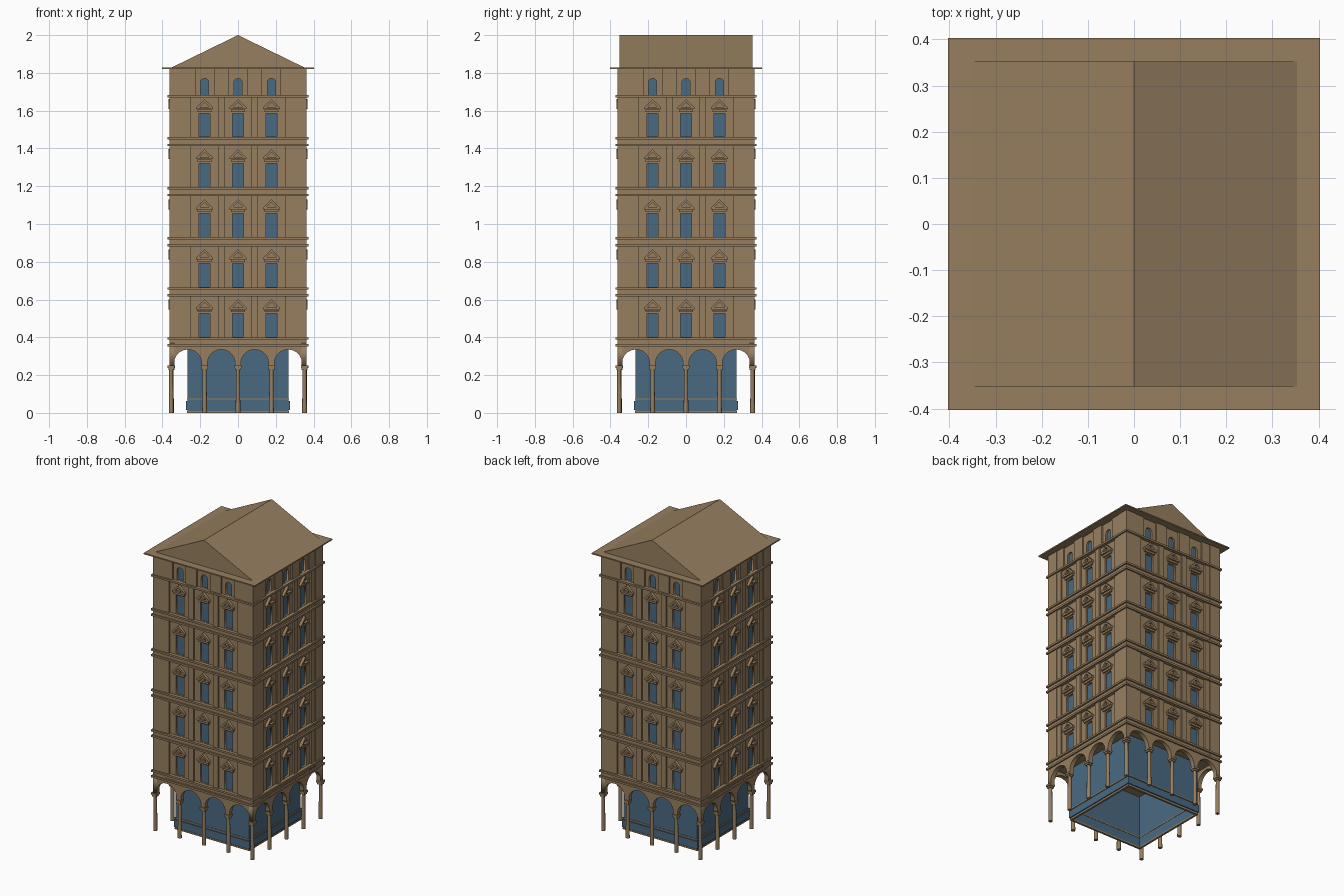
import bpy, bmesh, math
from mathutils import Matrix

if "Cube" in bpy.data.objects:
    bpy.data.objects.remove(bpy.data.objects["Cube"])


def material(name, rgb):
    m = bpy.data.materials.new(name)
    m.diffuse_color = (*rgb, 1)
    m.use_nodes = True
    m.node_tree.nodes["Principled BSDF"].inputs["Base Color"].default_value = m.diffuse_color
    return m


STONE = material("brown stone", (0.31, 0.213, 0.117))
GLASS = material("blue glass", (0.068, 0.142, 0.222))

FLOOR, BASE, N = 0.265, 0.398, 5          # floor pitch, first sill height, floors
BAYS = (-0.177, 0, 0.177)                 # window centres
COLS = (-0.354, -0.177, 0, 0.177, 0.354)  # column centres
TOP = 1.82
sills = [BASE + FLOOR * i for i in range(N)]


def finish(name, bm, mat):
    bmesh.ops.recalc_face_normals(bm, faces=bm.faces)
    me = bpy.data.meshes.new(name)
    bm.to_mesh(me)
    bm.free()
    me.materials.append(mat)
    ob = bpy.data.objects.new(name, me)
    bpy.context.collection.objects.link(ob)
    return ob


def add_box(bm, x0, x1, y0, y1, z0, z1):
    mat = (Matrix.Translation(((x0 + x1) / 2, (y0 + y1) / 2, (z0 + z1) / 2))
           @ Matrix.Diagonal((x1 - x0, y1 - y0, z1 - z0, 1)))
    bmesh.ops.create_cube(bm, size=1, matrix=mat)


def spin(bm):
    """Repeat the front side on all four sides."""
    src = bm.verts[:] + bm.edges[:] + bm.faces[:]
    for k in (1, 2, 3):
        d = bmesh.ops.duplicate(bm, geom=src)
        vs = [g for g in d["geom"] if isinstance(g, bmesh.types.BMVert)]
        bmesh.ops.rotate(bm, verts=vs, cent=(0, 0, 0),
                         matrix=Matrix.Rotation(k * math.pi / 2, 3, 'Z'))


def side_boxes(name, boxes, mat):
    """Boxes on the front given as x0, x1, inner depth, outer depth, z0, z1."""
    bm = bmesh.new()
    for x0, x1, d0, d1, z0, z1 in boxes:
        add_box(bm, x0, x1, -d1, -d0, z0, z1)
    spin(bm)
    return finish(name, bm, mat)


def side_panel(name, loops, d0, d1, mat):
    """Filled outline with holes, extruded between two depths."""
    cu = bpy.data.curves.new(name, 'CURVE')
    cu.dimensions, cu.fill_mode, cu.extrude = '2D', 'BOTH', (d1 - d0) / 2
    for loop in loops:
        s = cu.splines.new('POLY')
        s.points.add(len(loop) - 1)
        for p, (x, z) in zip(s.points, loop):
            p.co = (x, z, 0, 1)
        s.use_cyclic_u = True
    tmp = bpy.data.objects.new("tmp", cu)
    bpy.context.collection.objects.link(tmp)
    dg = bpy.context.evaluated_depsgraph_get()
    me = bpy.data.meshes.new_from_object(tmp.evaluated_get(dg))
    bm = bmesh.new()
    bm.from_mesh(me)
    bpy.data.objects.remove(tmp)
    bpy.data.curves.remove(cu)
    bpy.data.meshes.remove(me)
    bmesh.ops.remove_doubles(bm, verts=bm.verts, dist=1e-5)
    bm.transform(Matrix.Translation((0, -(d0 + d1) / 2, 0)) @ Matrix.Rotation(math.pi / 2, 4, 'X'))
    spin(bm)
    return finish(name, bm, mat)


def rect(x0, x1, z0, z1):
    return [(x0, z0), (x1, z0), (x1, z1), (x0, z1)]


def arc(cx, cz, r, n=16):
    return [(cx + r * math.cos(math.pi * (1 - i / n)), cz + r * math.sin(math.pi * i / n))
            for i in range(n + 1)]


# wall with rectangular windows and arched attic windows
holes = [rect(c - 0.029, c + 0.029, s + 0.004, s + 0.127) for s in sills for c in BAYS]
holes += [[(c + 0.022, 1.684), (c - 0.022, 1.684)] + arc(c, 1.748, 0.022) for c in BAYS]
side_panel("wall", [rect(-0.35, 0.35, 0.37, TOP)] + holes, 0.325, 0.35, STONE)

# window glass
side_boxes("window_glass",
           [(c - 0.035, c + 0.035, 0.333, 0.338, s, s + 0.135) for s in sills for c in BAYS]
           + [(c - 0.03, c + 0.03, 0.333, 0.338, 1.68, 1.78) for c in BAYS], GLASS)

# corner piers and pilasters
bm = bmesh.new()
for sx in (-1, 1):
    for sy in (-1, 1):
        xs, ys = sorted((sx * 0.285, sx * 0.363)), sorted((sy * 0.285, sy * 0.363))
        add_box(bm, *xs, *ys, 0.365, TOP)
finish("corner_pier", bm, STONE)
pil = []
for m in (-1, 1):
    for a, b in ((0.07, 0.107), (0.248, 0.286)):
        x0, x1 = sorted((m * a, m * b))
        pil += [(x0, x1, 0.34, 0.36, s, s + 0.222) for s in sills]
    for a, b in ((0.05, 0.128), (0.225, 0.286)):
        x0, x1 = sorted((m * a, m * b))
        pil.append((x0, x1, 0.34, 0.36, 1.677, TOP))
side_boxes("pilaster", pil, STONE)

# floor bands and thin mouldings
bm = bmesh.new()
for s in sills:
    add_box(bm, -0.361, 0.361, -0.361, 0.361, s - 0.043, s - 0.001)
finish("floor_band", bm, STONE)
bm = bmesh.new()
for z in [s - 0.004 for s in sills] + [s - 0.04 for s in sills] + [1.677]:
    add_box(bm, -0.372, 0.372, -0.372, 0.372, z - 0.006, z + 0.006)
finish("moulding", bm, STONE)

# window heads: lintel, sloping pediment frame and its back plate
side_boxes("lintel", [(c - 0.038, c + 0.038, 0.34, 0.36, s + 0.135, s + 0.148)
                      for s in sills for c in BAYS], STONE)
ped, back = [], []
for s in sills:
    for c in BAYS:
        ped.append([(c - 0.045, s + 0.15), (c + 0.045, s + 0.15),
                    (c + 0.045, s + 0.159), (c, s + 0.203), (c - 0.045, s + 0.159)])
        ped.append([(c - 0.026, s + 0.161), (c + 0.026, s + 0.161), (c, s + 0.187)])
        back.append([(c - 0.035, s + 0.155), (c + 0.035, s + 0.155), (c, s + 0.195)])
side_panel("pediment", ped, 0.34, 0.368, STONE)
side_panel("pediment_back", back, 0.34, 0.354, STONE)

# ground floor arcade
outline = [(0.363, 0.37), (-0.363, 0.37), (-0.363, 0.248)]
for a, b in zip(COLS, COLS[1:]):
    c, r = (a + b) / 2, 0.073
    outline += [(c - r, 0.248)] + arc(c, 0.262, r, 20) + [(c + r, 0.248)]
outline.append((0.363, 0.248))
side_panel("arcade", [outline], 0.335, 0.363, STONE)

# columns with capitals: four per side, corners shared
bm, caps = bmesh.new(), bmesh.new()
for x in COLS[:4]:
    y = -0.352
    bmesh.ops.create_cone(bm, cap_ends=True, segments=16, radius1=0.0125, radius2=0.0105,
                          depth=0.235, matrix=Matrix.Translation((x, y, 0.1175)))
    add_box(caps, x - 0.015, x + 0.015, y - 0.015, y + 0.015, 0.226, 0.237)
    add_box(caps, x - 0.019, x + 0.019, y - 0.019, y + 0.019, 0.237, 0.25)
spin(bm)
spin(caps)
col = finish("column", bm, STONE)
finish("capital", caps, STONE)
for o in bpy.context.selected_objects:
    o.select_set(False)
col.select_set(True)
bpy.context.view_layer.objects.active = col
bpy.ops.object.shade_smooth_by_angle()

# recessed shop glazing, hollow and open below, with rails
side_boxes("shop_glass", [(-0.268, 0.268, 0.26, 0.268, 0.008, 0.358)], GLASS)
side_boxes("shop_base_panel", [(-0.274, 0.274, 0.262, 0.274, 0.016, 0.064)], GLASS)
side_boxes("shop_rail", [(-0.271, 0.271, 0.258, 0.271, 0, 0.01),
                         (-0.271, 0.271, 0.258, 0.271, 0.07, 0.077)], STONE)

# eaves plate and gabled roof
bm = bmesh.new()
add_box(bm, -0.403, 0.403, -0.403, 0.403, TOP, 1.828)
finish("eaves", bm, STONE)
bm = bmesh.new()
tri = [bm.verts.new(p) for p in ((-0.355, -0.352, 1.827), (0.355, -0.352, 1.827), (0, -0.352, 2.0))]
ext = bmesh.ops.extrude_face_region(bm, geom=[bm.faces.new(tri)])
bmesh.ops.translate(bm, vec=(0, 0.704, 0),
                    verts=[g for g in ext["geom"] if isinstance(g, bmesh.types.BMVert)])
if len(bm.faces) < 5:
    bm.faces.new(tri)
finish("roof", bm, STONE)
